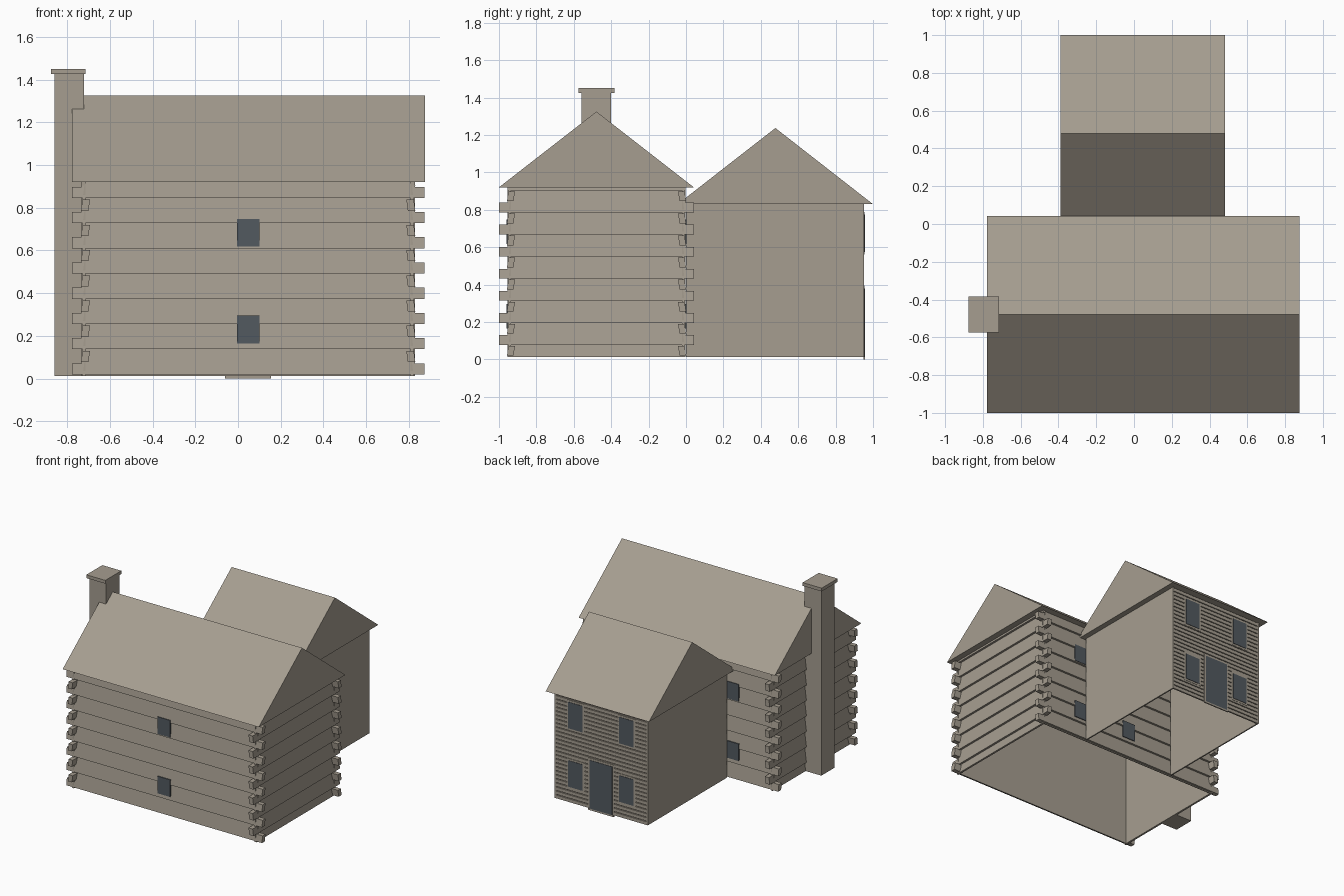
import bpy, bmesh

cube = bpy.data.objects.get("Cube")
if cube:
    bpy.data.objects.remove(cube, do_unlink=True)


def material(name, rgb):
    m = bpy.data.materials.new(name)
    m.use_nodes = True
    m.diffuse_color = (*rgb, 1)
    m.node_tree.nodes["Principled BSDF"].inputs["Base Color"].default_value = (*rgb, 1)
    return m


TAUPE = material("taupe", (0.38, 0.34, 0.28))
SLATE = material("dark_slate", (0.085, 0.1, 0.115))


def prism(name, spans, mat=TAUPE):
    """Extrude closed profiles; each span is (axis, profile, start, end)."""
    bm = bmesh.new()
    for axis, pts, a, b in spans:
        def ring(t):
            return [bm.verts.new((t, p, z) if axis == "X" else (p, t, z)) for p, z in pts]
        r0, r1 = ring(a), ring(b)
        n = len(pts)
        bm.faces.new(r0)
        bm.faces.new(r1[::-1])
        for i in range(n):
            j = (i + 1) % n
            bm.faces.new((r0[j], r0[i], r1[i], r1[j]))
    bmesh.ops.recalc_face_normals(bm, faces=bm.faces)
    mesh = bpy.data.meshes.new(name)
    bm.to_mesh(mesh)
    bm.free()
    mesh.materials.append(mat)
    ob = bpy.data.objects.new(name, mesh)
    bpy.context.collection.objects.link(ob)
    return ob


def box(name, x0, x1, y0, y1, z0, z1, mat=TAUPE):
    return prism(name, [("X", [(y0, z0), (y1, z0), (y1, z1), (y0, z1)], x0, x1)], mat)


# Main house dimensions
L, R, F, B = -0.735, 0.83, -0.957, 0.0
BASE, EAVE = 0.012, 0.92
PITCH, LEAN, OVER = 0.118, 0.016, 0.042
MID = (L + R) / 2


def log_profile(out, s, first):
    """Stacked leaning boards, outer face at out, facing direction s."""
    pts = []
    bottom = first - PITCH
    while bottom < EAVE:
        for z in (max(bottom, BASE), min(bottom + PITCH, EAVE)):
            if bottom + PITCH > BASE:
                pts.append((out - s * LEAN * (z - bottom) / PITCH, z))
        bottom += PITCH
    back = out - s * (LEAN + 0.006)
    return pts + [(back, EAVE), (back, BASE)]


def log_end(out, s, z, h=0.052):
    """Cross-section of one projecting log end."""
    top = out - s * LEAN * h / PITCH
    return [(out, z), (top, z + h), (top - s * 0.035, z + h), (out - s * 0.035, z)]


# Log walls with alternating projecting corners
FRONT_Z, SIDE_Z = 0.02, 0.078
for name, axis, out, s, first, count, a, b in (
        ("front", "X", F, -1, FRONT_Z, 8, L, R),
        ("back", "X", B, 1, FRONT_Z, 8, L, R),
        ("right", "Y", L, -1, SIDE_Z, 7, F, B),
        ("left", "Y", R, 1, SIDE_Z, 7, F, B)):
    prism(name + "_log_wall", [(axis, log_profile(out, s, first), a + 0.002, b - 0.002)])
    ends = []
    for k in range(count):
        section = log_end(out, s, first + k * PITCH)
        ends.append((axis, section, a - OVER, a + 0.02))
        ends.append((axis, section, b - 0.02, b + OVER))
    prism(name + "_log_ends", ends)

# Gabled roofs, ridges running left to right
prism("main_roof", [("X", [(-1, EAVE), (0.042, EAVE), (-0.479, 1.325)], -0.777, 0.875)])
prism("wing_roof", [("X", [(-0.045, 0.83), (1, 0.83), (0.478, 1.237)], -0.388, 0.482)])

# Chimney
box("chimney_shaft", -0.86, -0.72, -0.56, -0.4, BASE, 1.425)
box("chimney_cap", -0.875, -0.715, -0.575, -0.383, 1.425, 1.45)

# Main house windows
for row, z in (("lower", 0.165), ("upper", 0.618)):
    box(row + "_front_window", MID - 0.053, MID + 0.053, F - 0.002, F + 0.007, z, z + 0.13, SLATE)
    for i, dx in enumerate((-0.44, 0, 0.44)):
        x = MID + dx
        box(f"{row}_back_window_{i + 1}", x - 0.053, x + 0.053, B - 0.007, B + 0.002,
            z, z + 0.13, SLATE)

# Rear wing: plain sides and a clapboard end wall
WL, WR, WB, WTOP = -0.345, 0.44, 0.952, 0.83
box("wing_right_wall", WL, WL + 0.01, B, WB, BASE, WTOP)
box("wing_left_wall", WR - 0.01, WR, B, WB, BASE, WTOP)
boards = 27
step = (WTOP - BASE) / boards
clap = []
for k in range(boards):
    z = BASE + k * step
    groove = z + step - 0.006
    clap += [(WB, z), (WB, groove), (WB - 0.008, groove), (WB - 0.008, z + step)]
clap += [(WB - 0.012, WTOP), (WB - 0.012, BASE)]
prism("wing_clapboard_wall", [("X", clap, WL + 0.001, WR - 0.001)])


def framed(name, x, w, z0, z1, rim=0.014):
    """Thin trim plate with a dark panel over it."""
    box(name + "_trim", x - w - rim, x + w + rim, WB - 0.004, WB + 0.002,
        max(z0 - rim, BASE), z1 + rim)
    box(name + "_panel", x - w, x + w, WB - 0.003, WB + 0.005, z0, z1, SLATE)


# Wing door, threshold and windows
framed("door", MID, 0.095, BASE, 0.38)
box("door_threshold", MID - 0.108, MID + 0.108, WB - 0.004, WB + 0.005, 0, BASE)
for side, dx in (("right", -0.215), ("left", 0.215)):
    for row, z in (("lower", 0.13), ("upper", 0.575)):
        framed(f"wing_{row}_{side}_window", MID + dx, 0.06, z, z + 0.2)
